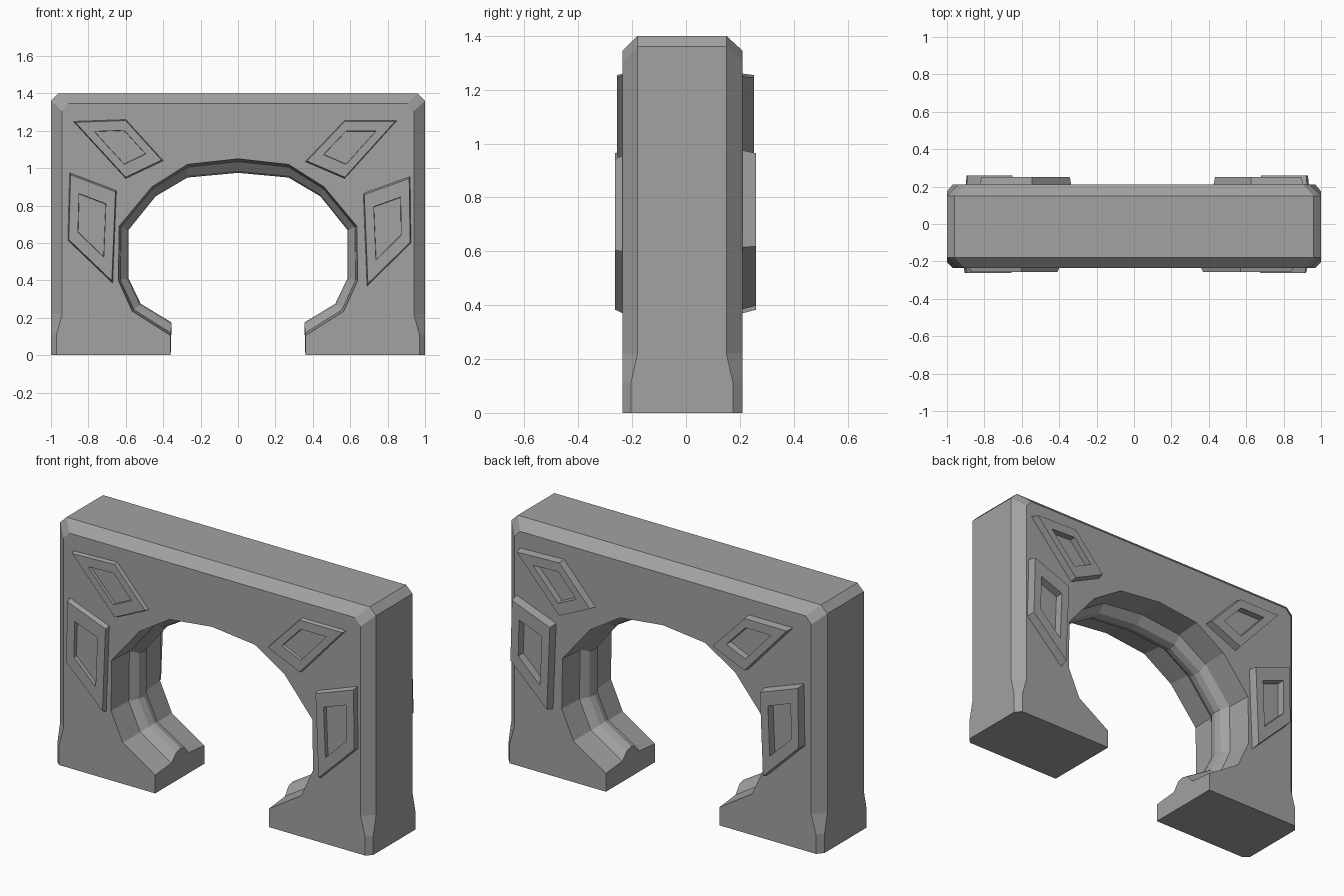
import bpy
import bmesh
from mathutils import Vector

cube = bpy.data.objects.get("Cube")
if cube:
    bpy.data.objects.remove(cube, do_unlink=True)

GREY = 0.36
stone = bpy.data.materials.new("stone_grey")
stone.use_nodes = True
stone.diffuse_color = (GREY, GREY, GREY, 1)
stone.node_tree.nodes["Principled BSDF"].inputs["Base Color"].default_value = (GREY, GREY, GREY, 1)

FRONT, BACK = -0.235, 0.21


def finish(name, bm):
    bmesh.ops.recalc_face_normals(bm, faces=bm.faces)
    mesh = bpy.data.meshes.new(name)
    bm.to_mesh(mesh)
    bm.free()
    mesh.materials.append(stone)
    obj = bpy.data.objects.new(name, mesh)
    bpy.context.collection.objects.link(obj)
    return obj


def bridge(bm, a, b):
    n = len(a)
    for i in range(n):
        j = (i + 1) % n
        bm.faces.new((a[i], a[j], b[j], b[i]))


# Opening: outline on the faces, and on the crest of the inner ridge
rim = [(0, 1.05), (0.27, 1.02), (0.46, 0.9), (0.635, 0.69), (0.64, 0.4),
       (0.565, 0.235), (0.36, 0.105), (0.36, 0)]
crest = [(0, 0.975), (0.27, 0.95), (0.44, 0.85), (0.585, 0.67), (0.585, 0.41),
         (0.52, 0.275), (0.355, 0.175), (0.36, 0)]
# Outside: full silhouette, and the chamfered outline on the faces
full = [(1, 0), (1, 0.11), (1, 0.22), (1, 1.36), (0.96, 1.4)]
faced = [(0.97, 0), (0.97, 0.11), (0.94, 0.22), (0.94, 1.305), (0.905, 1.345)]
# Depth of each section, chamfer shown or not, height of the ridge
sections = [(FRONT, 1, 0), (-0.18, 0, 0.08), (-0.09, 0, 0.2), (-0.05, 0, 0.85),
            (-0.012, 0, 1), (0.025, 0, 0.85), (0.065, 0, 0.2), (0.15, 0, 0.08), (BACK, 1, 0)]


def section(bm, y, chamfer, t):
    half = []
    for a, b in zip(rim, crest):
        p = Vector(a).lerp(Vector(b), t)
        half.append((p.x, y, p.y))
    for i, (x, z) in enumerate(faced if chamfer else full):
        # the chamfer narrows near the ground
        near_face = i < 2 and y in (-0.18, 0.15)
        half.append((x, y + (0.025 if y > 0 else -0.025) if near_face else y, z))
    loop = half + [(-x, d, z) for x, d, z in reversed(half[1:])]
    return [bm.verts.new(p) for p in loop]


bm = bmesh.new()
rings = [section(bm, *s) for s in sections]
for a, b in zip(rings, rings[1:]):
    bridge(bm, a, b)
caps = [bm.faces.new(rings[0]), bm.faces.new(rings[-1])]
bm.normal_update()
bmesh.ops.triangulate(bm, faces=caps)
finish("arch_body", bm)


# Raised four-sided plates with a sunken centre
def plate(name, corners, turn, rise):
    bm = bmesh.new()
    base, shift = (BACK, 0.025) if turn > 0 else (FRONT, 0)
    pts = [Vector(c) for c in corners]
    mid = sum(pts, Vector((0, 0))) / len(pts)

    def ring(scale, lift):
        loop = []
        for p in pts:
            q = mid.lerp(p, scale)
            loop.append(bm.verts.new((-turn * q.x + shift, base + turn * lift, q.y)))
        return loop

    loops = [ring(1, -0.01), ring(1, 0), ring(0.96, rise), ring(0.575, rise), ring(0.565, 0.005)]
    for a, b in zip(loops, loops[1:]):
        bridge(bm, a, b)
    bm.faces.new(loops[0])
    bm.faces.new(loops[-1])
    finish(name, bm)


# Corners, and how far the front and back copies stand out
upper_right = [(-0.88, 1.25), (-0.6, 1.26), (-0.4, 1.04), (-0.6, 0.945)]
upper_left = [(0.85, 1.255), (0.57, 1.255), (0.36, 1.035), (0.57, 0.945)]
lower_right = [(-0.9, 0.975), (-0.65, 0.88), (-0.67, 0.385), (-0.91, 0.615)]
lower_left = [(0.92, 0.955), (0.67, 0.865), (0.69, 0.37), (0.925, 0.6)]
plates = [("upper", "right", "left", upper_right, 0.022, 0.042),
          ("upper", "left", "right", upper_left, 0.022, 0.042),
          ("lower", "right", "left", lower_right, 0.028, 0.05),
          ("lower", "left", "right", lower_left, 0.028, 0.05)]
for level, side, other_side, corners, front_rise, back_rise in plates:
    plate(f"front_plate_{level}_{side}", corners, -1, front_rise)
    # the back repeats the front, turned half way round
    plate(f"back_plate_{level}_{other_side}", corners, 1, back_rise)
